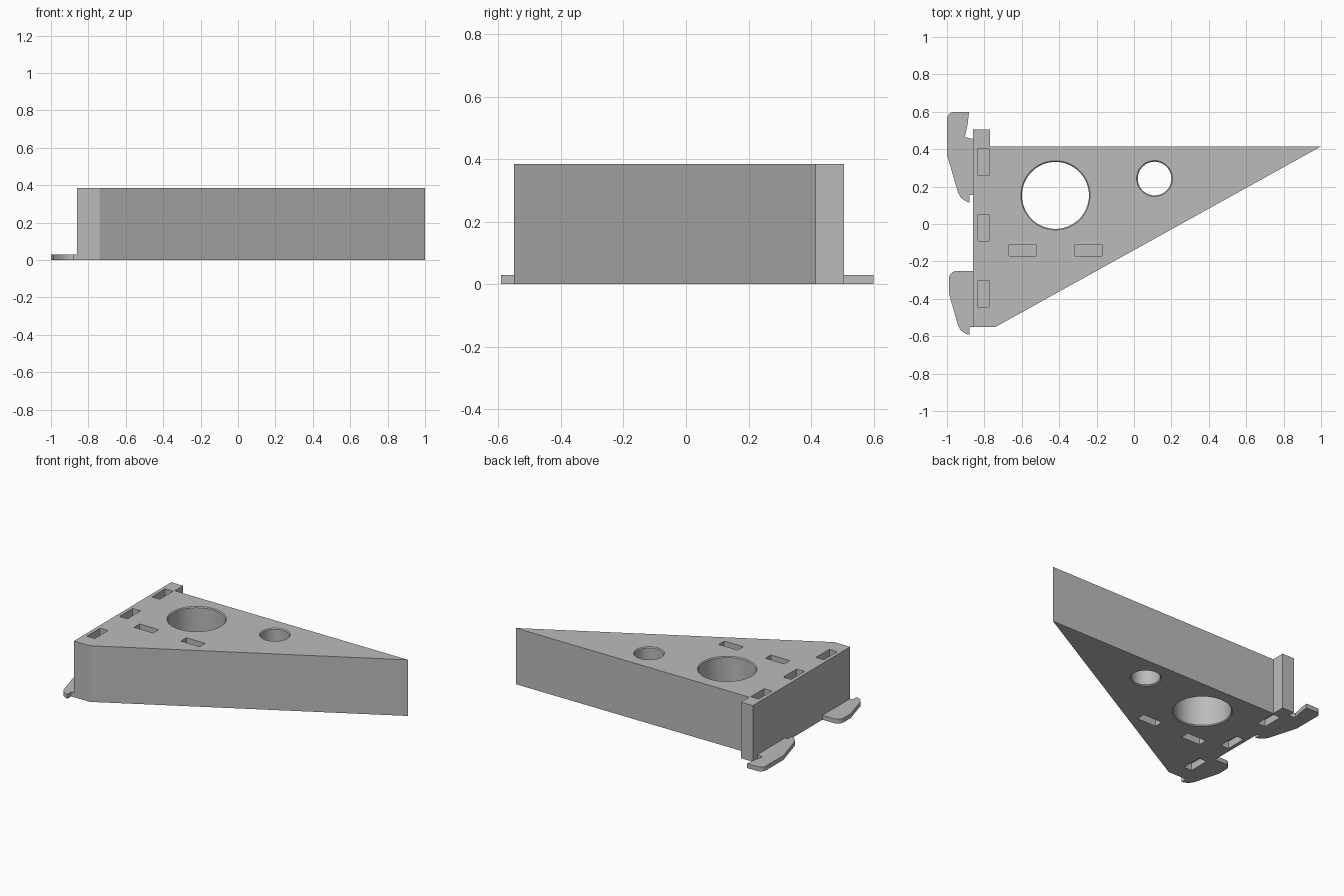
import bpy, bmesh, math

cube = bpy.data.objects.get("Cube")
if cube:
    bpy.data.objects.remove(cube, do_unlink=True)

HEIGHT = 0.385
HOOK = 0.03
POCKET = 0.05

grey = bpy.data.materials.new("plain_grey")
grey.use_nodes = True
colour = (0.5, 0.5, 0.5, 1)
grey.diffuse_color = colour
grey.node_tree.nodes["Principled BSDF"].inputs["Base Color"].default_value = colour


def prism(bm, outline, z0, z1):
    """Extrude a flat outline from z0 to z1."""
    face = bm.faces.new([bm.verts.new((x, y, z0)) for x, y in outline])
    top = bmesh.ops.extrude_face_region(bm, geom=[face])["geom"]
    verts = [g for g in top if isinstance(g, bmesh.types.BMVert)]
    bmesh.ops.translate(bm, verts=verts, vec=(0, 0, z1 - z0))


def spool(bm, cx, cy, profile, sides=64):
    """Stack of circles, closed at both ends."""
    rings = []
    for r, z in profile:
        turn = [2 * math.pi * i / sides for i in range(sides)]
        rings.append([bm.verts.new((cx + r * math.cos(a), cy + r * math.sin(a), z)) for a in turn])
    for low, high in zip(rings, rings[1:]):
        for i in range(sides):
            j = (i + 1) % sides
            bm.faces.new((low[i], low[j], high[j], high[i]))
    bm.faces.new(rings[0])
    bm.faces.new(rings[-1])


def finish(bm, name):
    bmesh.ops.recalc_face_normals(bm, faces=bm.faces)
    mesh = bpy.data.meshes.new(name)
    bm.to_mesh(mesh)
    bm.free()
    mesh.materials.append(grey)
    obj = bpy.data.objects.new(name, mesh)
    bpy.context.collection.objects.link(obj)
    return obj


def arc(cx, cy, r, start, end, steps=6):
    angles = [math.radians(start + (end - start) * i / steps) for i in range(steps + 1)]
    return [(cx + r * math.cos(a), cy + r * math.sin(a)) for a in angles]


# Wedge-shaped body with a raised end rib
bm = bmesh.new()
prism(bm, [(-0.86, -0.55), (-0.74, -0.55), (1.0, 0.415), (-0.77, 0.415),
           (-0.77, 0.505), (-0.86, 0.505)], 0, HEIGHT)
body = finish(bm, "wedge_body")

# Cutter: two round through holes with a small chamfer, and slots on both faces
bm = bmesh.new()
for x, y, r in [(-0.42, 0.153, 0.179), (0.11, 0.243, 0.09)]:
    lip = 0.006
    spool(bm, x, y, [(r + 2 * lip, -lip), (r, lip), (r, HEIGHT - lip), (r + 2 * lip, HEIGHT + lip)])
slots = [(-0.805, y, 0.03, 0.072) for y in (0.332, -0.02, -0.373)]
slots += [(x, -0.14, 0.072, 0.03) for x in (-0.597, -0.243)]
for x, y, w, d in slots:
    box = [(x - w, y - d), (x + w, y - d), (x + w, y + d), (x - w, y + d)]
    prism(bm, box, -0.02, POCKET)
    prism(bm, box, HEIGHT - POCKET, HEIGHT + 0.02)
cutter = finish(bm, "hole_cutter")
cutter.hide_render = True

cut = body.modifiers.new("holes", "BOOLEAN")
cut.operation = "DIFFERENCE"
cut.solver = "EXACT"
cut.object = cutter
bpy.context.view_layer.objects.active = body
bpy.ops.object.modifier_apply(modifier=cut.name)
bpy.data.objects.remove(cutter, do_unlink=True)

# Thin hooks along the mounting edge
lower = arc(-0.945, -0.295, 0.045, 90, 180)
lower += [(-0.99, -0.37), (-0.94, -0.545), (-0.925, -0.57), (-0.9, -0.587), (-0.88, -0.592),
          (-0.88, -0.55), (-0.86, -0.55), (-0.86, -0.25)]
upper = arc(-0.96, 0.56, 0.04, 90, 180)
upper += [(-1.0, 0.37), (-0.94, 0.165), (-0.925, 0.14), (-0.9, 0.122), (-0.88, 0.115),
          (-0.88, 0.155), (-0.86, 0.155), (-0.86, 0.455), (-0.905, 0.465),
          (-0.89, 0.53), (-0.882, 0.6)]
hooks = []
for name, outline in [("lower_hook", lower), ("upper_hook", upper)]:
    bm = bmesh.new()
    prism(bm, outline, 0, HOOK)
    hooks.append(finish(bm, name))

# Round walls smooth, corners sharp
bpy.ops.object.select_all(action="DESELECT")
for obj in [body] + hooks:
    obj.select_set(True)
bpy.ops.object.shade_smooth_by_angle(angle=math.radians(25))
